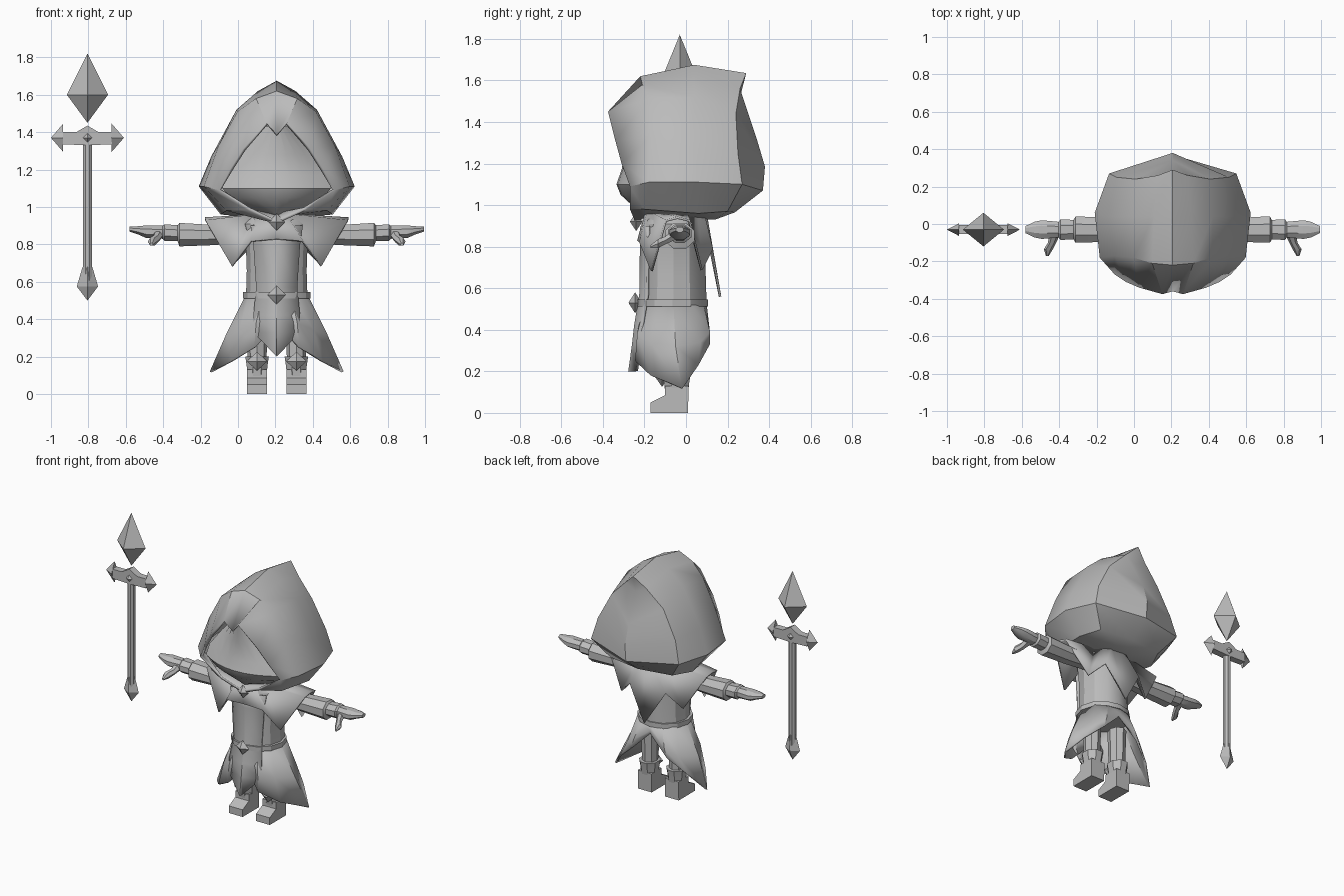
import bpy
import bmesh
from math import sin, cos, pi, radians

cube = bpy.data.objects.get("Cube")
if cube:
    bpy.data.objects.remove(cube)

GREY = (0.5, 0.5, 0.5, 1)
grey = bpy.data.materials.new("plain grey")
grey.use_nodes = True
grey.diffuse_color = GREY
grey.node_tree.nodes["Principled BSDF"].inputs["Base Color"].default_value = GREY

BODY_X = 0.207
SWORD = (-0.805, -0.03)


def loft(name, rings, closed=True, caps=False, origin=(BODY_X, 0, 0), thick=0, smooth=30):
    """Skin a list of equally long point rings."""
    bm = bmesh.new()
    rows = [[bm.verts.new(p) for p in ring] for ring in rings]
    count = len(rows[0])
    for low, high in zip(rows, rows[1:]):
        for i in range(count if closed else count - 1):
            j = (i + 1) % count
            bm.faces.new((low[i], low[j], high[j], high[i]))
    bmesh.ops.remove_doubles(bm, verts=bm.verts[:], dist=0.0005)
    if caps:
        border = [e for e in bm.edges if e.is_boundary]
        bmesh.ops.holes_fill(bm, edges=border, sides=0)
    bmesh.ops.recalc_face_normals(bm, faces=bm.faces[:])
    mesh = bpy.data.meshes.new(name)
    bm.to_mesh(mesh)
    bm.free()
    mesh.materials.append(grey)
    obj = bpy.data.objects.new(name, mesh)
    obj.location = origin
    bpy.context.collection.objects.link(obj)
    if thick:
        solid = obj.modifiers.new("thickness", 'SOLIDIFY')
        solid.thickness = thick
        solid.offset = -1
    bpy.ops.object.select_all(action='DESELECT')
    obj.select_set(True)
    bpy.context.view_layer.objects.active = obj
    bpy.ops.object.shade_smooth_by_angle(angle=radians(smooth))
    return obj


def both_sides(half):
    """Close a half ring that starts and ends on the centre line."""
    return half + [(-x, y, z) for x, y, z in half[-2:0:-1]]


def ring(centre, a, b, plane="xy", sides=8, turn=0.0):
    """Ellipse of points in the named plane."""
    points = []
    for i in range(sides):
        p = list(centre)
        angle = 2 * pi * i / sides + turn
        p["xyz".index(plane[0])] += a * cos(angle)
        p["xyz".index(plane[1])] += b * sin(angle)
        points.append(tuple(p))
    return points


def column(name, centre, levels, sides=8, smooth=30, turn=0.0):
    """Upright solid from (height, x radius, y radius) levels."""
    x, y = centre
    rings = [ring((x, y, z), a, b, "xy", sides, turn) for z, a, b in levels]
    return loft(name, rings, caps=True, origin=(0, 0, 0), smooth=smooth)


def gem(name, x, y, z, wide, deep, up, down):
    return column(name, (x, y), [(z - down, 0, 0), (z, wide, deep), (z + up, 0, 0)], 4, 20)


def prism(name, outline, axis, centre, half):
    """Extrude a flat outline along x or y."""
    if axis == "x":
        rings = [[(centre + s * half, u, v) for u, v in outline] for s in (-1, 1)]
    else:
        rings = [[(u, centre + s * half, v) for u, v in outline] for s in (-1, 1)]
    return loft(name, rings, caps=True, origin=(0, 0, 0))


# Hood, skinned from the face opening back to the rear ridge
hood = [
    [(0, -.36, 1.39), (.055, -.375, 1.45), (.18, -.34, 1.31), (.25, -.31, 1.2),
     (.31, -.27, 1.09), (.15, -.27, .98), (0, -.24, .91)],
    [(0, -.22, 1.62), (.11, -.21, 1.58), (.21, -.18, 1.51), (.31, -.17, 1.33),
     (.39, -.18, 1.11), (.27, -.2, .98), (0, -.19, .95)],
    [(0, .04, 1.675), (.1, .04, 1.62), (.215, .04, 1.52), (.35, .04, 1.27),
     (.417, .06, 1.11), (.3, .06, .96), (0, .05, .93)],
    [(0, .29, 1.635), (.08, .26, 1.56), (.2, .24, 1.44), (.3, .25, 1.25),
     (.34, .27, 1.1), (.24, .2, .97), (0, .14, .93)],
    [(0, .29, 1.635), (0, .26, 1.52), (0, .34, 1.32), (0, .38, 1.185),
     (0, .37, 1.07), (0, .235, .965), (0, .14, .93)],
]
loft("hood", [both_sides(half) for half in hood], thick=0.018, smooth=35)

# Masked face inside the hood: height, depth, half width
face_rows = [(1.43, -.31, .06), (1.28, -.29, .2), (1.17, -.31, .28), (1.1, -.335, .29),
             (1.05, -.315, .25), (.99, -.25, .17), (.96, -.22, .05)]
steps = [i / 4 for i in range(-4, 5)]
loft("face", [[(w * t, y + 0.1 * t * t, z) for t in steps] for z, y, w in face_rows],
     closed=False, smooth=40)

# Torso and belt
column("torso", (BODY_X, -.06),
       [(.97, .12, .12), (.91, .19, .15), (.8, .165, .155), (.66, .16, .155), (.5, .165, .16)], 12)
column("belt", (BODY_X, -.065), [(.512, .18, .172), (.545, .18, .172)], 12)

# Front panel hanging over the belt line
panel_rows = [(.9, .14, -.22), (.8, .125, -.222), (.57, .11, -.225), (.42, .125, -.25),
              (.33, .125, -.26), (.2, 0, -.278)]
loft("front_panel", [[(-w, y + .035, z), (0, y, z), (w, y + .035, z)] for z, w, y in panel_rows],
     closed=False, thick=0.012)

# Flared skirt with long side points
skirt = [
    [(0, -.21, .52), (.08, -.2, .52), (.15, -.13, .52), (.17, -.06, .52),
     (.15, .03, .52), (.08, .085, .52), (0, .1, .52)],
    [(0, -.2, .42), (.11, -.235, .38), (.2, -.17, .34), (.27, -.05, .32),
     (.2, .07, .34), (.12, .115, .39), (0, .1, .48)],
    [(0, -.2, .37), (.12, -.245, .25), (.24, -.17, .18), (.358, -.02, .12),
     (.26, .06, .23), (.14, .115, .33), (0, .1, .46)],
]
loft("skirt", [both_sides(half) for half in skirt], thick=0.012)

# Shoulder cape with pointed flaps and a long back point
neck = [(.14 * sin(pi * i / 8), -.05 - .15 * cos(pi * i / 8), .96) for i in range(9)]
cape_edge = [(0, -.235, .83), (.14, -.225, .82), (.24, -.17, .685), (.38, -.1, .93),
             (.385, -.04, .945), (.38, .02, .93), (.24, .08, .69), (.14, .13, .79), (0, .17, .56)]
loft("shoulder_cape", [both_sides(neck), both_sides(cape_edge)], thick=0.012, smooth=25)

# Clasps at collar and belt
gem("collar_clasp", BODY_X, -.24, .92, .045, .03, .045, .045)
gem("belt_clasp", BODY_X, -.245, .53, .05, .032, .05, .05)

# Arm sections: distance out, height, y radius, z radius
arm = [(.12, .86, .06, .05), (.33, .85, .07, .058), (.52, .852, .076, .068), (.53, .86, .056, .046),
       (.6, .863, .06, .048), (.61, .865, .045, .038), (.7, .868, .054, .036),
       (.74, .875, .045, .024), (.788, .882, .02, .014)]
thumb = [(.63, -.05, .86, .03), (.645, -.1, .83, .022), (.665, -.135, .815, .024), (.67, -.17, .8, .008)]
boot_side = [(.01, 0), (-.17, 0), (-.17, .05), (-.1, .085), (-.1, .13), (.012, .13)]

for side, label in ((1, "left"), (-1, "right")):
    # Sleeve, cuff and hand in one skin, with the thumb pointing forward
    loft(label + "_arm",
         [ring((side * x, -.03, z), a, b, "yz", 8, pi / 8) for x, z, a, b in arm], caps=True)
    loft(label + "_thumb",
         [ring((side * x, y, z), r, r, "xz", 6) for x, y, z, r in thumb], caps=True)
    # Leg, boot and knee guard
    leg_x = BODY_X + side * .105
    column(label + "_leg", (leg_x, -.05), [(.16, .05, .055), (.45, .058, .065)])
    column(label + "_boot_shaft", (leg_x, -.045),
           [(.06, .052, .055), (.15, .06, .066), (.2, .068, .076), (.2, .05, .055)], 8, 30, pi / 8)
    prism(label + "_boot", boot_side, "x", leg_x, .053)
    gem(label + "_knee_guard", leg_x, -.115, .175, .055, .035, .05, .05)

# Floating sword: crystal, guard, grip and pommel
sx, sy = SWORD
gem("crystal", sx, sy, 1.6, .11, .09, .22, .15)
column("sword_shaft", SWORD, [(.6, .027, .025), (1.36, .027, .025)], 8, 30, pi / 8)
column("pommel", SWORD, [(.5, 0, 0), (.575, .057, .035), (.68, .026, .025)], 4, 20)
guard_half = [(0, 1.435), (.06, 1.4), (.13, 1.4), (.13, 1.335), (0, 1.33)]
guard = guard_half + [(-u, v) for u, v in guard_half[-2:0:-1]]
prism("guard_bar", [(sx + u, v) for u, v in guard], "y", sy, .024)
for side, label in ((1, "left"), (-1, "right")):
    loft(label + "_guard_point",
         [ring((side * .13, 0, 1.37), .034, .075, "yz", 4),
          ring((side * .195, 0, 1.37), 0, 0, "yz", 4)],
         caps=True, origin=(sx, sy, 0), smooth=20)
gem("guard_gem", sx, sy, 1.37, .05, .045, .05, .05)
